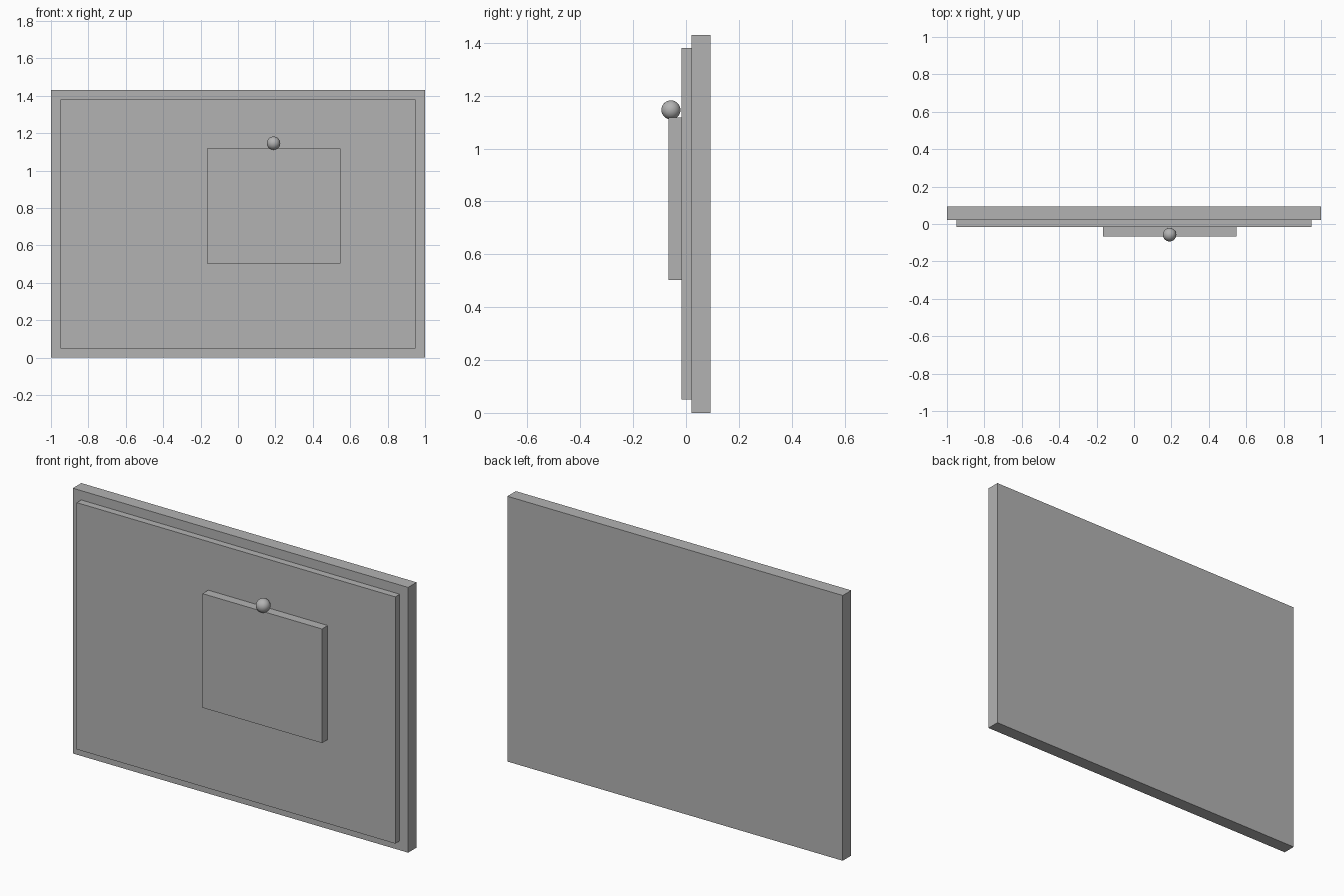
import bpy

cube = bpy.data.objects.get("Cube")
if cube:
    bpy.data.objects.remove(cube, do_unlink=True)

# One plain grey for every part
GREY = (0.45, 0.45, 0.45, 1)
grey = bpy.data.materials.new("plain grey")
grey.use_nodes = True
grey.diffuse_color = GREY
grey.node_tree.nodes["Principled BSDF"].inputs["Base Color"].default_value = GREY


def slab(name, x, y, z):
    """Box spanning the given (low, high) ranges."""
    spans = (x, y, z)
    bpy.ops.mesh.primitive_cube_add(size=1, location=[(a + b) / 2 for a, b in spans])
    obj = bpy.context.object
    obj.name = name
    obj.scale = [b - a for a, b in spans]
    bpy.ops.object.transform_apply(location=False, rotation=False, scale=True)
    obj.data.materials.append(grey)
    return obj


# Layered board: backing, raised panel, pinned note
slab("backing_board", (-1, 1), (0.021, 0.093), (0, 1.43))
slab("front_panel", (-0.95, 0.95), (-0.017, 0.021), (0.05, 1.38))
slab("pinned_note", (-0.166, 0.547), (-0.066, -0.017), (0.503, 1.118))

# Round pin head at the top edge of the note
bpy.ops.mesh.primitive_uv_sphere_add(segments=32, ring_count=16, radius=0.036,
                                     location=(0.19, -0.057, 1.146))
pin = bpy.context.object
pin.name = "pin_head"
pin.data.materials.append(grey)
bpy.ops.object.shade_smooth()
